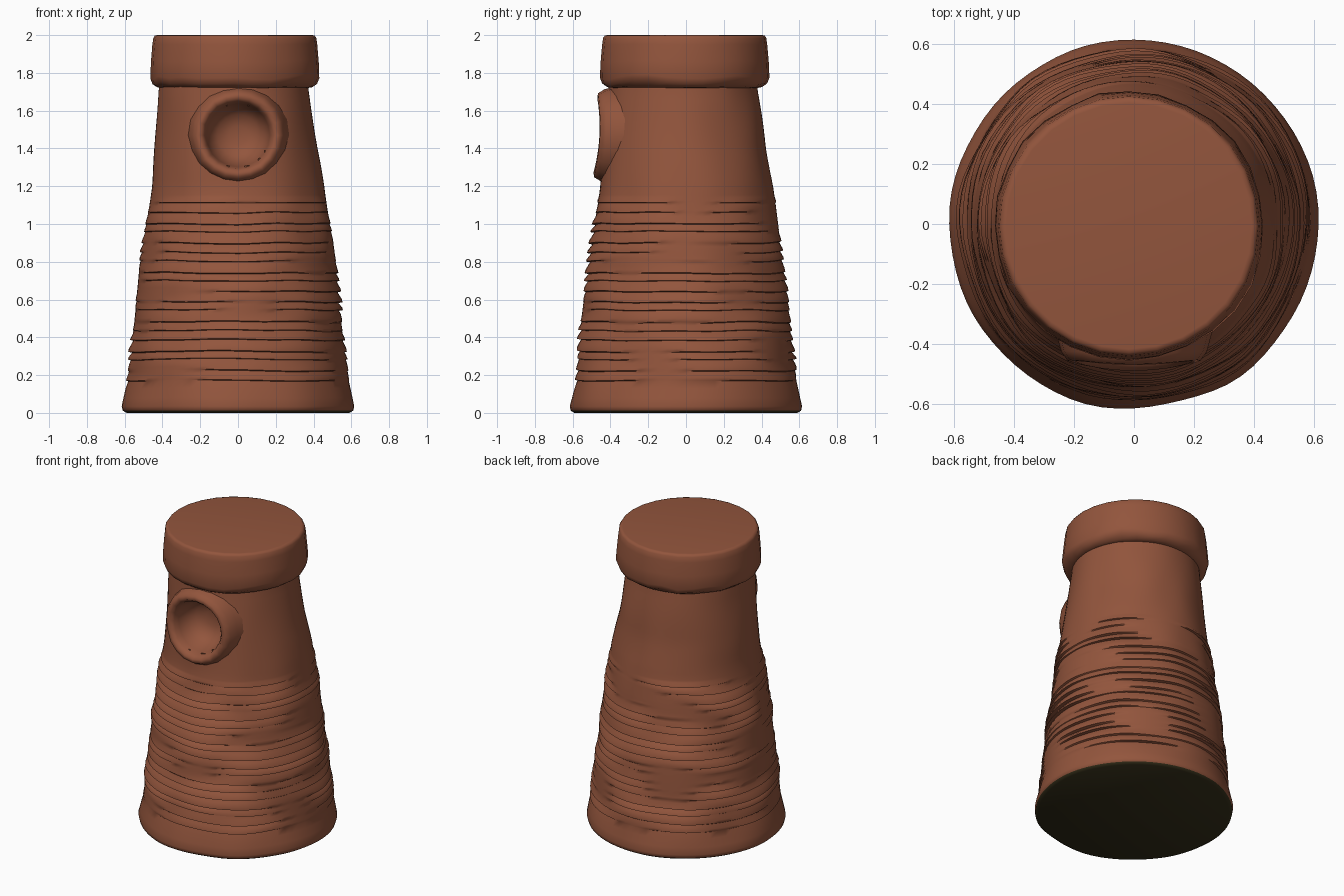
import bpy, bmesh, math
from mathutils import Vector, noise

cube = bpy.data.objects.get("Cube")
if cube:
    bpy.data.objects.remove(cube, do_unlink=True)


def material(name, rgb):
    m = bpy.data.materials.new(name)
    m.use_nodes = True
    m.diffuse_color = (*rgb, 1)
    bsdf = m.node_tree.nodes["Principled BSDF"]
    bsdf.inputs["Base Color"].default_value = (*rgb, 1)
    bsdf.inputs["Roughness"].default_value = 0.9
    return m


CLAY = material("red brown clay", (0.29, 0.091, 0.046))
DARK = material("dark underside", (0.035, 0.028, 0.01))


def lathe(name, rows, segs, place, close_first=False, close_last=False):
    """Skin rings of points; place(row, angle) gives each point."""
    bm = bmesh.new()
    rings = [[bm.verts.new(place(row, math.tau * i / segs)) for i in range(segs)]
             for row in rows]
    for a, b in zip(rings, rings[1:]):
        for i in range(segs):
            j = (i + 1) % segs
            bm.faces.new((a[i], a[j], b[j], b[i]))
    if close_first:
        bm.faces.new(rings[0][::-1])
    if close_last:
        bm.faces.new(rings[-1])
    return bm


def finish(bm, name, angle=None):
    me = bpy.data.meshes.new(name)
    bm.to_mesh(me)
    bm.free()
    ob = bpy.data.objects.new(name, me)
    bpy.context.collection.objects.link(ob)
    me.materials.append(CLAY)
    me.materials.append(DARK)
    me.shade_smooth()
    if angle:
        me.set_sharp_from_angle(angle=math.radians(angle))
    return ob


def interp(z, table):
    for (z0, *a), (z1, *b) in zip(table, table[1:]):
        if z <= z1:
            t = (z - z0) / (z1 - z0)
            return [p + (q - p) * t for p, q in zip(a, b)]
    return table[-1][1:]


# Tapered body: height, radius, centre x, centre y
BODY = [(0, .59, 0, 0), (.012, .61, 0, 0), (.035, .615, 0, 0), (.17, .583, 0, 0),
        (.4, .56, 0, 0), (.6, .54, 0, 0), (1, .487, 0, 0), (1.2, .459, 0, 0),
        (1.4, .432, -.01, -.01), (1.7, .397, -.023, -.015), (1.78, .39, -.023, -.015)]
MOUTH_X, MOUTH_Z = 0.0, 1.47
COURSE = 0.052


def course_rows():
    # Each course has a long slope and a short undercut lip
    rows = [(0, 0), (.012, 0), (.035, 0), (.08, 0), (.13, 0)]
    z, k = .17, 0
    while z < 1.12:
        h = COURSE * (1 + .25 * math.sin(k * 2.4))
        rows += [(z, -.55), (z + h * .08, 1), (z + h * .35, .85), (z + h * .7, .1)]
        z += h
        k += 1
    return rows + [(z + (1.78 - z) * i / 16, 0) for i in range(17)]


def body_point(row, a):
    z, ridge = row
    r, cx, cy = interp(z, BODY)
    c, s = math.cos(a), math.sin(a)
    # Ridges fade in and out around the wall, strongest on the front
    patch = noise.noise(Vector((c * 1.6, s * 1.6, z * 7)))
    front = max(0, -s) * math.exp(-((z - .8) / .25) ** 2)
    mask = min(1, max(0, .42 + patch * 1.3 + front * .5))
    r += ridge * mask * .014
    r += .010 * noise.noise(Vector((c * 2, s * 2, z * 3)))
    if 0 < z < 1.1:
        z += .014 * noise.noise(Vector((c * 1.5 + 9, s * 1.5, z * 2))) * min(1, z * 4)
    return cx + r * c, cy + r * s, z


body = lathe("body", course_rows(), 72, body_point, close_first=True)
# Opening behind the mouth
hole = [f for f in body.faces
        if (m := f.calc_center_median()).y < 0
        and math.hypot(m.x - MOUTH_X, m.z - MOUTH_Z) < .185]
bmesh.ops.delete(body, geom=hole, context='FACES')
body.normal_update()
for f in body.faces:
    if f.normal.z < -.8 and f.calc_center_median().z < .02:
        f.material_index = 1
finish(body, "body", 50)

# Overhanging cap with an uneven lower edge: height, radius, edge wobble
CAP = [(1.72, .385, 0), (1.725, .41, .3), (1.745, .437, 1), (1.775, .449, 1),
       (1.86, .445, .4), (1.95, .437, .2), (1.985, .432, .2), (1.998, .423, 0)]


def cap_point(row, a):
    z, r, w = row
    c, s = math.cos(a), math.sin(a)
    n = noise.noise(Vector((c * 4, s * 4, 3.7)))
    return -.017 + (r + .010 * w * n) * c, -.007 + (r + .010 * w * n) * s, z + .025 * w * n


finish(lathe("cap", [(1.735, .3, 0)] + CAP + [(2.0, .41, 0)], 28, cap_point,
             close_first=True, close_last=True), "cap")

# Round mouth with raised rim and hollow bowl: radius, y
MOUTH = [(.28, -.30), (.258, -.37), (.243, -.425), (.222, -.455), (.197, -.458),
         (.177, -.435), (.168, -.40), (.15, -.34), (.11, -.295), (.05, -.275)]


def mouth_point(row, a):
    r, y = row
    c, s = math.cos(a), math.sin(a)
    rim = max(0, (-y - .3) / .16)
    r *= 1 + .03 * noise.noise(Vector((c * 2, s * 2, 1))) * rim
    y -= rim * (.022 * s * s - .012 * s * (r / .24))
    return MOUTH_X + r * c, y, MOUTH_Z + r * s


finish(lathe("mouth", MOUTH, 20, mouth_point, close_last=True), "mouth")
